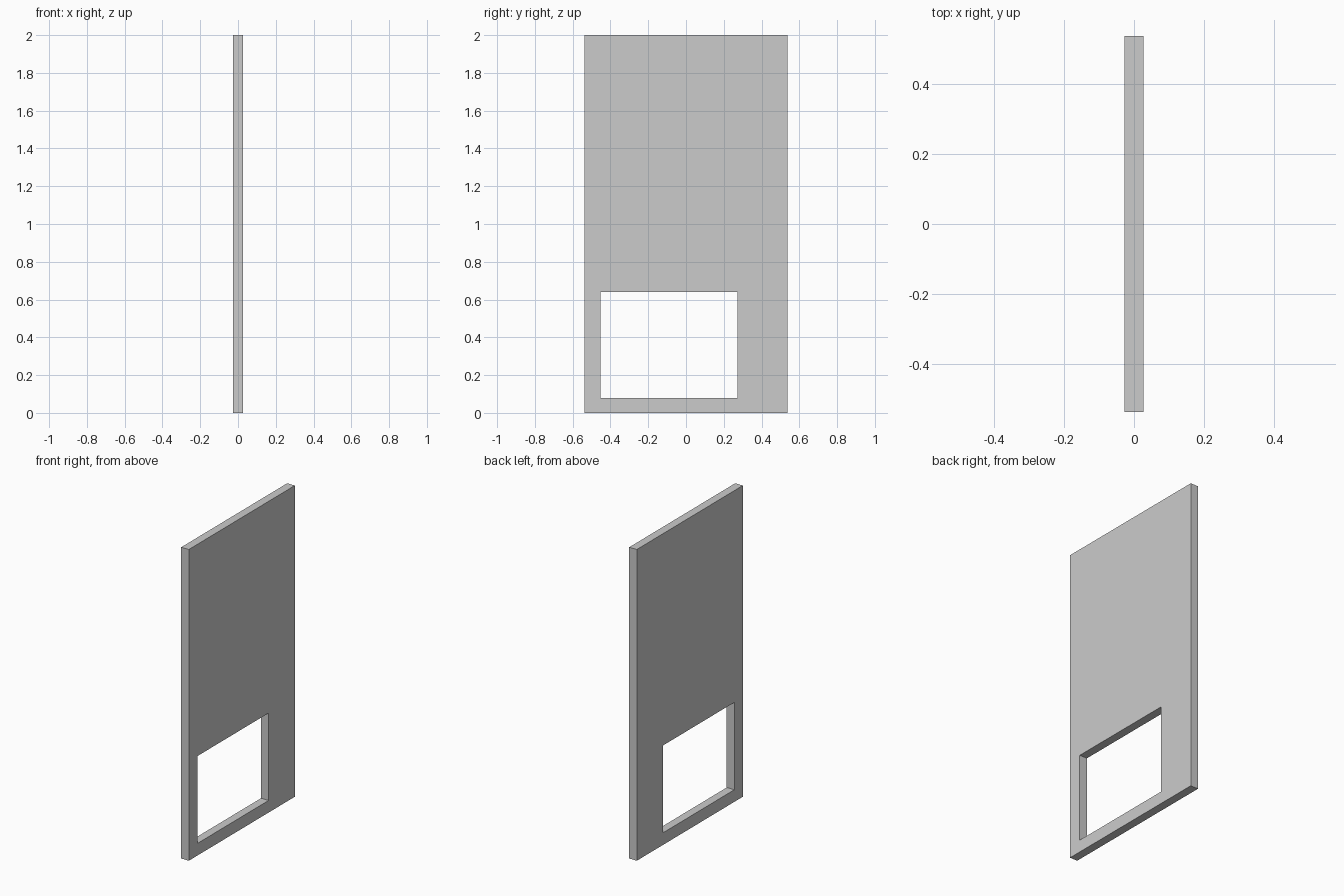
import bpy, bmesh

if "Cube" in bpy.data.objects:
    bpy.data.objects.remove(bpy.data.objects["Cube"])

HALF_T = 0.027  # half thickness of the panel


def rect(bm, x, y0, y1, z0, z1):
    return [bm.verts.new((x, y, z)) for y, z in ((y0, z0), (y1, z0), (y1, z1), (y0, z1))]


bm = bmesh.new()
outline = (-0.538, 0.538, 0.0, 2.0)
opening = (-0.452, 0.272, 0.078, 0.639)

# Outer and inner rectangles on both faces of the panel
loops = [rect(bm, x, *r) for x, r in ((-HALF_T, outline), (HALF_T, outline),
                                      (HALF_T, opening), (-HALF_T, opening))]

# Join each loop to the next: rim, one face, opening sides, other face
for a, b in zip(loops, loops[1:] + loops[:1]):
    for i in range(4):
        j = (i + 1) % 4
        bm.faces.new((a[i], a[j], b[j], b[i]))
bmesh.ops.recalc_face_normals(bm, faces=bm.faces)

mesh = bpy.data.meshes.new("door_panel")
bm.to_mesh(mesh)
bm.free()
panel = bpy.data.objects.new("door_panel", mesh)
bpy.context.collection.objects.link(panel)
